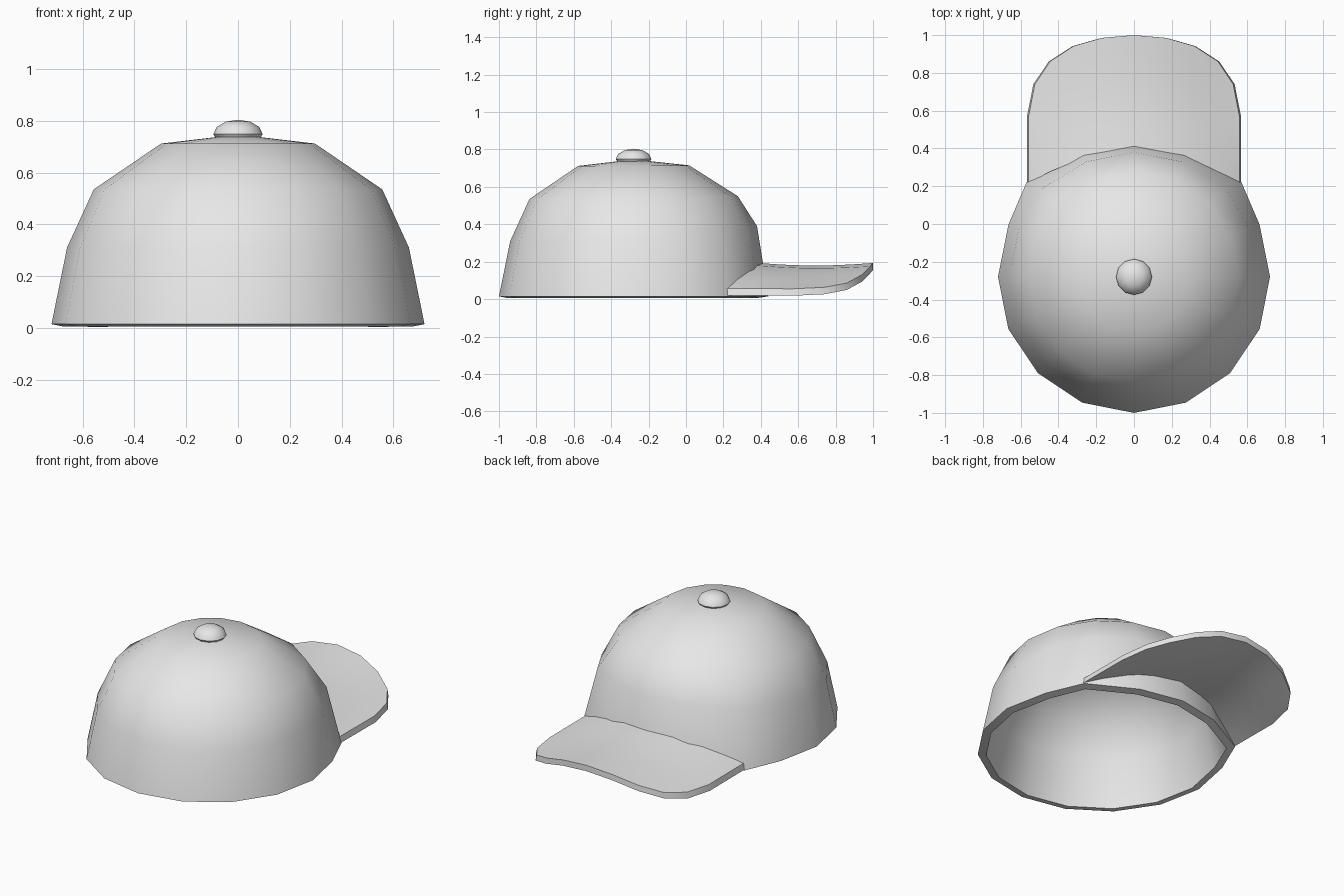
import bpy, bmesh, math

cube = bpy.data.objects.get("Cube")
if cube:
    bpy.data.objects.remove(cube, do_unlink=True)

CENTRE_Y = -0.28
SIDES = 16

grey = bpy.data.materials.new("light grey cloth")
grey.use_nodes = True
grey.diffuse_color = (0.8, 0.8, 0.8, 1)
grey.node_tree.nodes["Principled BSDF"].inputs["Base Color"].default_value = (0.8, 0.8, 0.8, 1)


def finish(bm, name, angle=40, thickness=0):
    """Turn a bmesh into a smooth-shaded object, optionally with a shell."""
    bmesh.ops.recalc_face_normals(bm, faces=bm.faces)
    mesh = bpy.data.meshes.new(name)
    bm.to_mesh(mesh)
    bm.free()
    mesh.materials.append(grey)
    obj = bpy.data.objects.new(name, mesh)
    bpy.context.collection.objects.link(obj)
    bpy.ops.object.select_all(action='DESELECT')
    obj.select_set(True)
    bpy.context.view_layer.objects.active = obj
    if thickness:
        shell = obj.modifiers.new("shell", 'SOLIDIFY')
        shell.thickness = thickness
        shell.offset = -1
        bpy.ops.object.modifier_apply(modifier=shell.name)
    bpy.ops.object.shade_smooth_by_angle(angle=math.radians(angle))
    return obj


# Crown: rings of (radius, height, extra height at the front, corner widening)
RINGS = [(0.72, 0.015, 0, 0.11), (0.66, 0.31, 0.08, 0.05),
         (0.557, 0.535, 0.015, 0), (0.297, 0.712, 0.003, 0)]
bm = bmesh.new()
rings = []
for radius, height, lift, widen in RINGS:
    ring = []
    for i in range(SIDES):
        a = math.tau * i / SIDES
        front = max(0, math.sin(a))
        corner = 1 + widen if i in (2, 6) else 1
        ring.append(bm.verts.new((radius * math.cos(a) * corner,
                                  CENTRE_Y + radius * math.sin(a),
                                  height + lift * front)))
    rings.append(ring)
apex = bm.verts.new((0, CENTRE_Y, 0.747))
for i in range(SIDES):
    j = (i + 1) % SIDES
    for low, high in zip(rings, rings[1:]):
        bm.faces.new((low[i], low[j], high[j], high[i]))
    bm.faces.new((rings[-1][i], rings[-1][j], apex))
finish(bm, "crown", thickness=0.05)

# Brim: half outline of (x, front y, drop at the front edge), mirrored
HALF = [(0, 1.0, 0), (0.17, 0.985, 0.018), (0.32, 0.942, 0.062),
        (0.445, 0.86, 0.107), (0.525, 0.74, 0.13), (0.558, 0.57, 0.138)]
outline = [(-x, y, d) for x, y, d in reversed(HALF[1:])] + HALF
ROWS = 5
bm = bmesh.new()
columns = []
for x, front_y, front_drop in outline:
    u2 = (x / 0.558) ** 2
    back_y = 0.385 - 0.17 * u2
    column = []
    for r in range(ROWS + 1):
        s = r / ROWS
        drop = 0.136 * u2 * (1 - s) + front_drop * s
        dip = 0.014 * math.sin(math.pi * s) * (1 - u2)
        column.append(bm.verts.new((x, back_y + (front_y - back_y) * s,
                                    0.193 - drop - dip)))
    columns.append(column)
for a, b in zip(columns, columns[1:]):
    for r in range(ROWS):
        bm.faces.new((a[r], b[r], b[r + 1], a[r + 1]))
under = bmesh.ops.extrude_face_region(bm, geom=bm.faces[:], use_keep_orig=True)
for v in under["geom"]:
    if isinstance(v, bmesh.types.BMVert):
        v.co.x *= 1.015
        v.co.z -= 0.037
finish(bm, "brim")

# Button on top of the crown
bm = bmesh.new()
bmesh.ops.create_uvsphere(bm, u_segments=12, v_segments=6, radius=1)
for v in bm.verts:
    v.co = (v.co.x * 0.095, CENTRE_Y + v.co.y * 0.095,
            0.748 + max(v.co.z * 0.056, -0.02))
finish(bm, "top_button", angle=50)
